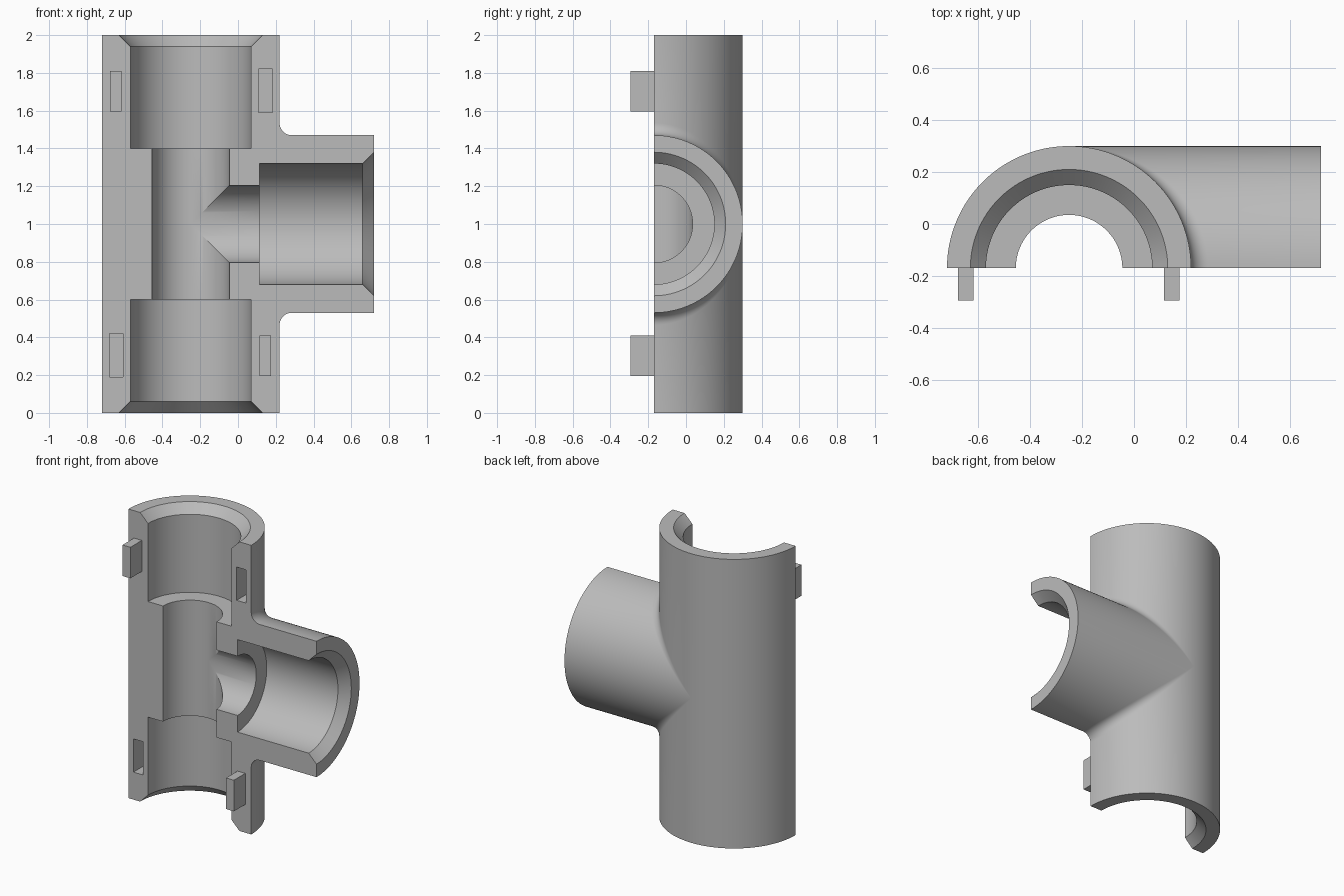
import bpy, bmesh
from math import sin, cos, pi, radians
from mathutils import Vector

cube = bpy.data.objects.get("Cube")
if cube:
    bpy.data.objects.remove(cube)

# Main dimensions, measured from the crossing of the two pipe axes
ORIGIN = Vector((-0.25, -0.17, 1.0))
OUTER, FILLET = 0.47, 0.065
BORE, SOCKET, MOUTH = 0.205, 0.32, 0.38
RUN, BRANCH = 1.0, 0.97          # axis to the end of each arm
BEVEL = 0.06
RUN_STOP, BRANCH_STOP = 0.4, 0.365
STEPS, ARC = 32, 8

grey = bpy.data.materials.new("Grey plastic")
grey.use_nodes = True
colour = (0.5, 0.5, 0.5, 1)
grey.diffuse_color = colour
grey.node_tree.nodes["Principled BSDF"].inputs["Base Color"].default_value = colour


def socket(end, stop):
    """Bore outline of one arm, from the mouth inward: (distance, radius)."""
    return [(end, MOUTH), (end - BEVEL, SOCKET), (stop, SOCKET), (stop, BORE)]


def elbow_section(t, side):
    """Section through the wall between the run and the branch at angle t."""
    c, s = cos(t), sin(t)
    up = lambda d, r: Vector((r * c, r * s, d))
    out = lambda d, r: Vector((d, r * s, r * c))
    reach = OUTER + FILLET
    centre = Vector((reach * c, reach * s, reach * c))
    a, b = Vector((-c, -s, 0)), Vector((0, -s, -c))
    between = a.angle(b)
    pts = [up(RUN, OUTER)]
    for i in range(ARC + 1):
        k = i / ARC
        if between < 1e-4:
            d = a
        else:
            d = (a * sin((1 - k) * between) + b * sin(k * between)) / sin(between)
        pts.append(centre + d * FILLET)
    pts.append(out(BRANCH, OUTER))
    pts += [out(*p) for p in socket(BRANCH, BRANCH_STOP)]
    pts.append(Vector((BORE * c, BORE * s, BORE * c)))
    pts += [up(*p) for p in reversed(socket(RUN, RUN_STOP))]
    return [Vector((p.x, p.y, p.z * side)) for p in pts]


def back_section(t):
    """Section through the plain wall opposite the branch."""
    inner = socket(RUN, RUN_STOP)
    pts = [(RUN, OUTER), (0, OUTER), (-RUN, OUTER)]
    pts += [(-d, r) for d, r in inner] + [(0, BORE)] + inner[::-1]
    return [Vector((r * cos(t), r * sin(t), d)) for d, r in pts]


def sweep(bm, sections, cap):
    """Bridge closed sections and close the one lying on the split plane."""
    rings = [[bm.verts.new(p + ORIGIN) for p in sec] for sec in sections]
    for r0, r1 in zip(rings, rings[1:]):
        for i in range(len(r0)):
            j = (i + 1) % len(r0)
            bm.faces.new((r0[i], r0[j], r1[j], r1[i]))
    bm.faces.new(rings[cap])


def finish(name, bm):
    mesh = bpy.data.meshes.new(name)
    bmesh.ops.recalc_face_normals(bm, faces=bm.faces)
    bm.to_mesh(mesh)
    bm.free()
    mesh.materials.append(grey)
    ob = bpy.data.objects.new(name, mesh)
    bpy.context.collection.objects.link(ob)
    return ob


def activate(ob):
    bpy.ops.object.select_all(action='DESELECT')
    ob.select_set(True)
    bpy.context.view_layer.objects.active = ob


def block(name, x, z, width, height, y0, y1, chamfer=0.0):
    """Upright block from y0 (front) to y1, with an optional chamfered nose."""
    bm = bmesh.new()
    bmesh.ops.create_cube(bm, size=1)
    for v in bm.verts:
        v.co = Vector((x + v.co.x * width, y0 if v.co.y < 0 else y1, z + v.co.z * height))
    if chamfer:
        nose = [e for e in bm.edges if all(v.co.y == y0 for v in e.verts)]
        bmesh.ops.bevel(bm, geom=nose, offset=chamfer, segments=1, affect='EDGES')
    return finish(name, bm)


# Half tee: two elbow walls and the plain back wall, welded together
bm = bmesh.new()
quarter = [pi / 2 * i / STEPS for i in range(STEPS + 1)]
for side in (1, -1):
    sweep(bm, [elbow_section(t, side) for t in quarter], 0)
sweep(bm, [back_section(t + pi / 2) for t in quarter], -1)
bmesh.ops.remove_doubles(bm, verts=bm.verts, dist=1e-5)
# Merge the coplanar halves of the split face around the branch
tee = finish("half_tee", bm)

# Slots that take the pegs of the other half
FACE = ORIGIN.y
for x, z in ((0.145, 1.705), (-0.645, 0.305)):
    cutter = block("slot_cutter", x, z, 0.073, 0.23, FACE - 0.1, FACE + 0.14)
    cutter.hide_render = True
    mod = tee.modifiers.new("slot", 'BOOLEAN')
    mod.operation, mod.solver, mod.object = 'DIFFERENCE', 'EXACT', cutter
    activate(tee)
    bpy.ops.object.modifier_apply(modifier=mod.name)
    bpy.data.objects.remove(cutter)

activate(tee)
bpy.ops.object.shade_smooth_by_angle(angle=radians(25))

# Locating pegs with chamfered noses
for name, x, z in (("upper_peg", -0.647, 1.703), ("lower_peg", 0.145, 0.303)):
    block(name, x, z, 0.06, 0.215, FACE - 0.125, FACE, 0.014)
